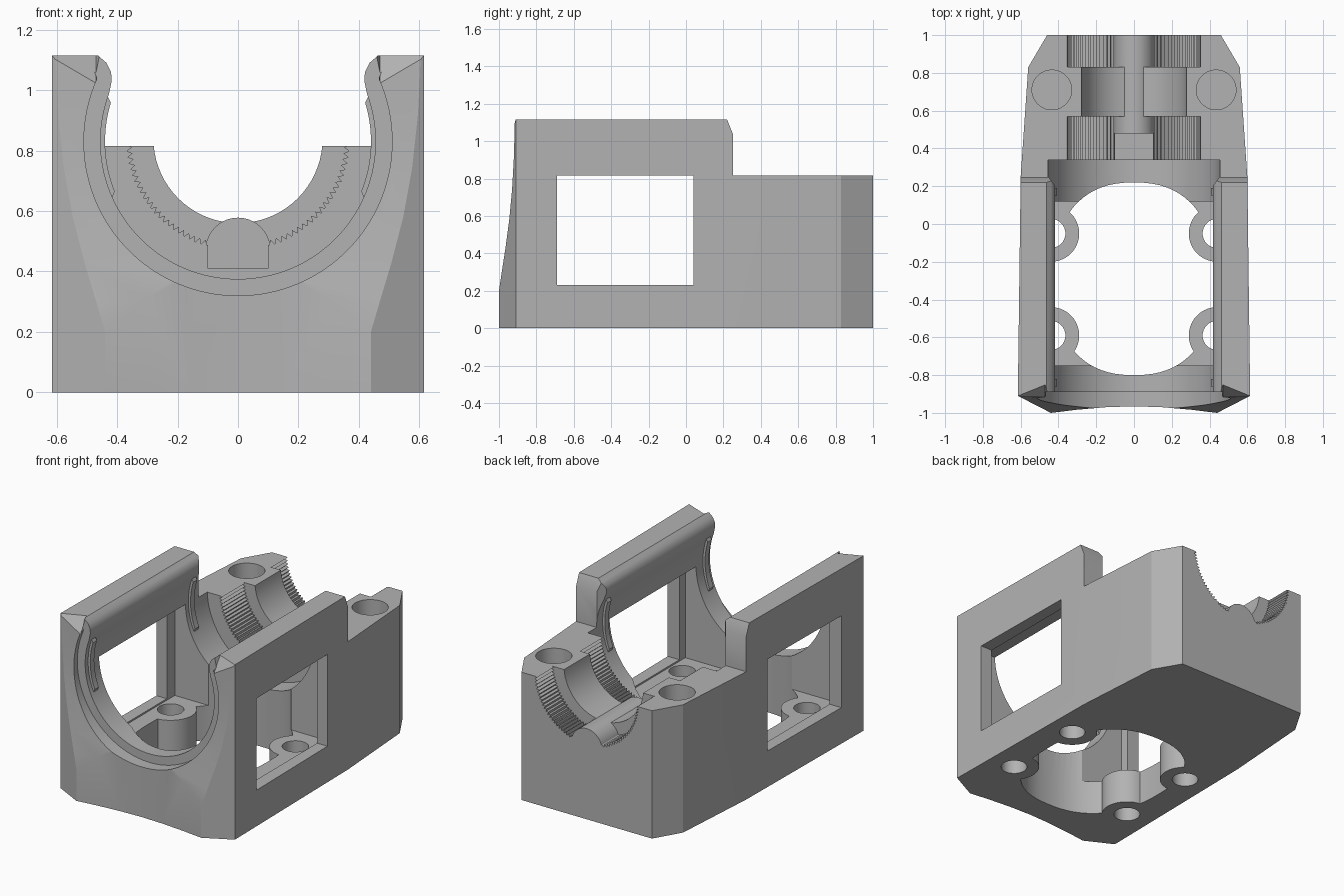
import bpy, bmesh, math
from mathutils import Vector

cube = bpy.data.objects.get("Cube")
if cube:
    bpy.data.objects.remove(cube)

grey = bpy.data.materials.new("plain grey")
GREY = (0.45, 0.45, 0.45, 1)
grey.diffuse_color = GREY
grey.use_nodes = True
grey.node_tree.nodes["Principled BSDF"].inputs["Base Color"].default_value = GREY


def make(name, bm):
    bmesh.ops.recalc_face_normals(bm, faces=bm.faces)
    mesh = bpy.data.meshes.new(name)
    bm.to_mesh(mesh)
    bm.free()
    mesh.materials.append(grey)
    obj = bpy.data.objects.new(name, mesh)
    bpy.context.collection.objects.link(obj)
    return obj


def prism(name, profile, axis, lo, hi):
    """Extrude a 2D profile along an axis; the profile uses the other two axes in order."""
    def place(p, d):
        c = list(p)
        c.insert("xyz".index(axis), d)
        return c
    bm = bmesh.new()
    face = bm.faces.new([bm.verts.new(place(p, lo)) for p in profile])
    ext = bmesh.ops.extrude_face_region(bm, geom=[face])
    shift = Vector(place((0, 0), hi - lo))
    bmesh.ops.translate(bm, vec=shift, verts=[v for v in ext["geom"] if isinstance(v, bmesh.types.BMVert)])
    return make(name, bm)


def box(name, x0, x1, y0, y1, z0, z1):
    return prism(name, [(x0, y0), (x1, y0), (x1, y1), (x0, y1)], "z", z0, z1)


def arc(cx, cy, r, a0, a1, n):
    steps = [math.radians(a0 + (a1 - a0) * i / n) for i in range(n + 1)]
    return [(cx + r * math.cos(a), cy + r * math.sin(a)) for a in steps]


def circle(cx, cy, r, n=40):
    return arc(cx, cy, r, 0, 360, n)[:-1]


def hull(name, points):
    bm = bmesh.new()
    for p in points:
        bm.verts.new(p)
    bmesh.ops.convex_hull(bm, input=bm.verts)
    return make(name, bm)


def apply(target, tool, operation="DIFFERENCE"):
    mod = target.modifiers.new("cut", "BOOLEAN")
    mod.operation = operation
    mod.solver = "EXACT"
    mod.object = tool
    graph = bpy.context.evaluated_depsgraph_get()
    mesh = bpy.data.meshes.new_from_object(target.evaluated_get(graph))
    target.modifiers.remove(mod)
    target.data = mesh
    bpy.data.objects.remove(tool)


def mirrored(pts):
    return pts + [(-x, y) for x, y in reversed(pts) if x]


# Body block from its plan outline, with a slightly hollow front
plan = [(0, -0.965), (0.15, -0.97), (0.3, -0.983), (0.44, -1), (0.615, -0.91),
        (0.6, 0.25), (0.56, 0.83), (0.46, 1)]
body = prism("cradle_body", mirrored(plan), "z", 0, 1.115)

# Sloped front face
slope = [(-1.2, 0.2), (-1, 0.2), (-0.985, 0.3), (-0.965, 0.43), (-0.945, 0.58), (-0.93, 0.74),
         (-0.92, 0.92), (-0.913, 1.2), (-1.2, 1.2)]
apply(body, prism("front_slope", slope, "x", -1, 1))

# Lower rear section
step = [(0.22, 1.3), (0.22, 1.115), (0.25, 1.04), (0.25, 0.815), (1.2, 0.815), (1.2, 1.3)]
apply(body, prism("rear_step", step, "x", -1, 1))


# Main bore, open at the top between rounded rails
def bore(name, r, a, lip, y0, y1):
    low = arc(0, 0.83, r, -90, a, 40)
    low[0] = (0, low[0][1])
    apply(body, prism(name, mirrored(low + lip), "y", y0, y1))


bore("main_bore", 0.455, 20, [(0.418, 1.03), (0.42, 1.06), (0.435, 1.09), (0.465, 1.116), (0.47, 1.4)], -1.2, 0.34)
bore("front_recess", 0.51, 24, [(0.475, 1.06), (0.49, 1.116), (0.49, 1.4)], -1.2, -0.89)

# Inner chamber and side windows
apply(body, box("chamber", -0.53, 0.53, -0.75, 0.12, 0.22, 0.82))
apply(body, box("windows", -1, 1, -0.69, 0.04, 0.23, 0.815))


# Lobed floor opening with four screw bosses left standing
def power(v, e):
    return math.copysign(abs(v) ** e, v)


oval = [(0.43 * power(x, 0.85), -0.29 + 0.51 * power(y, 0.85)) for x, y in circle(0, 0, 1, 72)]
opening = prism("floor_opening", oval, "z", -0.2, 0.7)
screws = [(sx * 0.44, y) for sx in (-1, 1) for y in (-0.05, -0.59)]
for x, y in screws:
    apply(opening, prism("boss", circle(x, y, 0.15), "z", -0.3, 0.8))
apply(body, opening)
for x, y in screws:
    apply(body, prism("floor_hole", circle(x, y, 0.077, 32), "z", -0.2, 0.3))

# Rear clamp seat: smooth bore with a toothed band at each end
apply(body, prism("clamp_bore", circle(0, 0.84, 0.28, 72), "y", 0.3, 1.2))
teeth = []
for i in range(224):
    a = math.tau * i / 224
    r = 0.352 if i % 2 else 0.37
    teeth.append((r * math.cos(a), 0.84 + r * math.sin(a)))
for y0, y1 in ((0.3, 0.57), (0.83, 1.2)):
    apply(body, prism("toothed_band", teeth, "y", y0, y1))

# Pocket and raised rod along the clamp floor
apply(body, box("pocket", -0.1, 0.1, 0.3, 0.48, 0.41, 0.6))
apply(body, prism("rod", circle(0, 0.47, 0.108), "y", 0.48, 1), "UNION")

# Per side: blind screw hole, and bevelled rail ends
for s in (-1, 1):
    apply(body, prism("clamp_hole", circle(s * 0.435, 0.71, 0.105), "z", 0.45, 1.2))
    front = [(0.63, -0.915, 1.117), (0.47, -0.915, 1.02), (0.47, -0.85, 1.117)]
    rear = [(0.4, 0.18, 1.2), (0.4, 0.18, 0.82), (0.47, 0.27, 0.82), (0.47, 0.27, 1.2),
            (0.4, 0.27, 0.82), (0.4, 0.27, 1.2)]
    above = [(x - 0.05, y - 0.1, z + 0.1) for x, y, z in front]
    for name, pts in (("front_bevel", front + above), ("rear_bevel", rear)):
        apply(body, hull(name, [(s * x, y, z) for x, y, z in pts]))

# Curved snap ribs on the bore walls
objects = [body]
for side, s in (("left", 1), ("right", -1)):
    for place, y in (("front", -0.86), ("rear", 0.15)):
        shape = arc(0, 0.83, 0.465, -25, 20, 16) + arc(0, 0.83, 0.44, 17, -22, 16)
        objects.append(prism(f"{place}_{side}_rib", [(s * x, z) for x, z in shape], "y", y, y + 0.04))

bpy.ops.object.select_all(action="DESELECT")
for obj in objects:
    obj.select_set(True)
bpy.context.view_layer.objects.active = body
bpy.ops.object.shade_smooth_by_angle(angle=math.radians(25))
